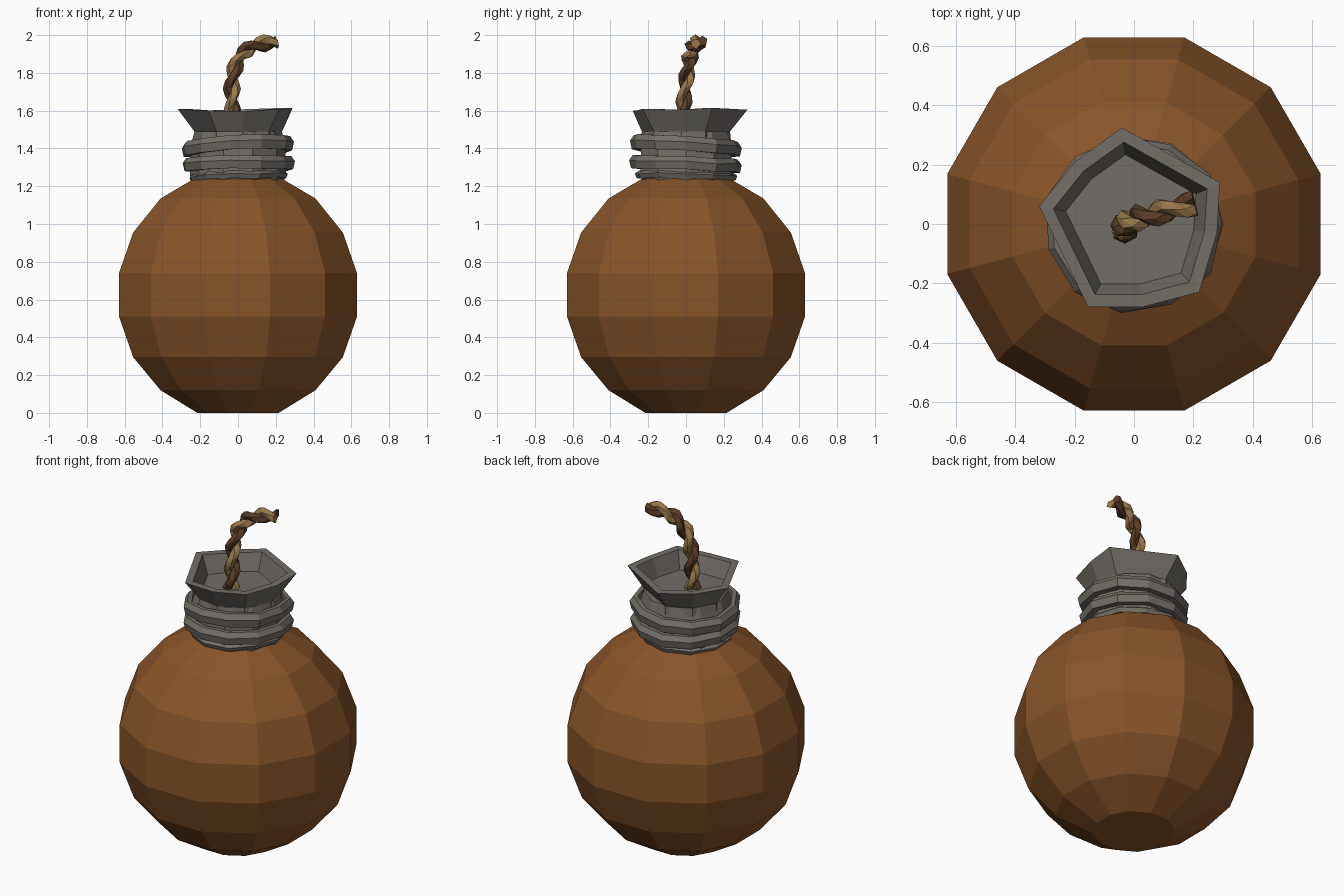
import bpy, bmesh, math, random
from mathutils import Vector, Matrix

random.seed(4)
if "Cube" in bpy.data.objects:
    bpy.data.objects.remove(bpy.data.objects["Cube"])


def material(name, rgb):
    m = bpy.data.materials.new(name)
    m.use_nodes = True
    m.diffuse_color = (*rgb, 1)
    m.node_tree.nodes["Principled BSDF"].inputs["Base Color"].default_value = (*rgb, 1)
    return m


clay = material("brown clay", (0.25, 0.09, 0.022))
cloth = material("grey cloth", (0.17, 0.155, 0.135))
tan = material("tan fibre", (0.32, 0.19, 0.07))
dark = material("dark fibre", (0.10, 0.046, 0.02))


def loft(name, rings, mat, closed=False, triangles=False):
    """Skin a list of equal-length point rings; cap the ends unless closed."""
    bm = bmesh.new()
    loops = [[bm.verts.new(p) for p in ring] for ring in rings]
    n = len(loops[0])
    pairs = list(zip(loops, loops[1:])) + ([(loops[-1], loops[0])] if closed else [])
    for a, b in pairs:
        for i in range(n):
            j = (i + 1) % n
            bm.faces.new((a[i], a[j], b[j], b[i]))
    if not closed:
        bm.faces.new(loops[0])
        bm.faces.new(loops[-1])
    if triangles:
        bmesh.ops.triangulate(bm, faces=bm.faces[:])
    bmesh.ops.recalc_face_normals(bm, faces=bm.faces[:])
    mesh = bpy.data.meshes.new(name)
    bm.to_mesh(mesh)
    bm.free()
    mesh.materials.append(mat)
    ob = bpy.data.objects.new(name, mesh)
    bpy.context.collection.objects.link(ob)
    return ob


def circle(r, z, n, start=0.0):
    return [(r * math.cos(start + math.tau * i / n),
             r * math.sin(start + math.tau * i / n), z) for i in range(n)]


# Round twelve-sided body
profile = [(0.215, 0), (0.41, 0.12), (0.555, 0.295), (0.63, 0.51),
           (0.63, 0.74), (0.555, 0.955), (0.41, 1.135), (0.215, 1.25)]
half = math.pi / 12
loft("body", [circle(r / math.cos(half), z, 12, half) for r, z in profile], clay)

# Neck core under the wrapping
loft("neck", [circle(r, z, 10) for r, z in
              [(0.24, 1.22), (0.255, 1.26), (0.25, 1.42), (0.23, 1.49)]], cloth)


# Tilted wrapping bands around the neck
def band(name, z, radius, height, tilt_x, tilt_y):
    section = [(-0.045, -0.5), (-0.01, -0.5), (0, 0.1), (-0.02, 0.5), (-0.045, 0.5)]
    rings = []
    for i in range(11):
        a = math.tau * i / 11
        c, s = math.cos(a), math.sin(a)
        r = radius + random.uniform(-0.008, 0.008)
        zc = z + tilt_x * c + tilt_y * s + random.uniform(-0.005, 0.005)
        rings.append([((r + dr) * c, (r + dr) * s, zc + dz * height) for dr, dz in section])
    loft(name, rings, cloth, closed=True)


band("wrap_bottom", 1.255, 0.268, 0.04, 0.01, -0.006)
band("wrap_lower", 1.318, 0.298, 0.07, 0.004, -0.01)
band("wrap_upper", 1.415, 0.302, 0.075, 0.015, -0.018)

# Flared, uneven mouth with a sunken floor
rim = [(0.29, 0.14, 1.615), (-0.04, 0.325, 1.605), (-0.2, 0.21, 1.6), (-0.32, 0.06, 1.61),
       (-0.155, -0.28, 1.60), (0.03, -0.28, 1.595), (0.22, -0.23, 1.61), (0.28, -0.03, 1.605)]


def resize(factor, z=None):
    return [(x * factor, y * factor, h if z is None else z) for x, y, h in rim]


def collar(r, z):
    return [(*(Vector((x, y)).normalized() * r), z) for x, y, h in rim]


loft("mouth", [collar(0.24, 1.44), collar(0.235, 1.49), rim,
               resize(0.85), resize(0.72, 1.505)], cloth)

# Fuse path, sampled from a smooth spline
knots = [Vector(p) for p in [(-0.04, -0.02, 1.38), (-0.03, -0.02, 1.5), (-0.03, -0.012, 1.63),
                             (-0.03, 0.0, 1.76), (0.008, 0.02, 1.88), (0.09, 0.04, 1.945),
                             (0.205, 0.07, 1.962), (0.32, 0.09, 1.97)]]


def path(t):
    k = min(int(t), len(knots) - 4)
    u = t - k
    a, b, c, d = knots[k:k + 4]
    return 0.5 * (2 * b + (c - a) * u + (2 * a - 5 * b + 4 * c - d) * u ** 2
                  + (3 * b - a - 3 * c + d) * u ** 3)


# Two strands twisted around the path
def strand(name, phase, mat):
    steps, rings = 18, []
    for i in range(steps + 1):
        t = i / steps * (len(knots) - 3)
        p = path(t)
        along = (path(t + 0.02) - path(t - 0.02)).normalized()
        side = Vector((0, 1, 0)).cross(along).normalized()
        up = along.cross(side)
        turn = phase + i * 0.95
        centre = p + (side * math.cos(turn) + up * math.sin(turn)) * 0.021
        rings.append([centre + (side * math.cos(turn + math.tau * j / 5)
                                + up * math.sin(turn + math.tau * j / 5)) * 0.027
                      for j in range(5)])
    loft(name, rings, mat, triangles=True)


strand("fuse_strand_tan", 0.6, tan)
strand("fuse_strand_dark", 0.6 + math.pi, dark)
